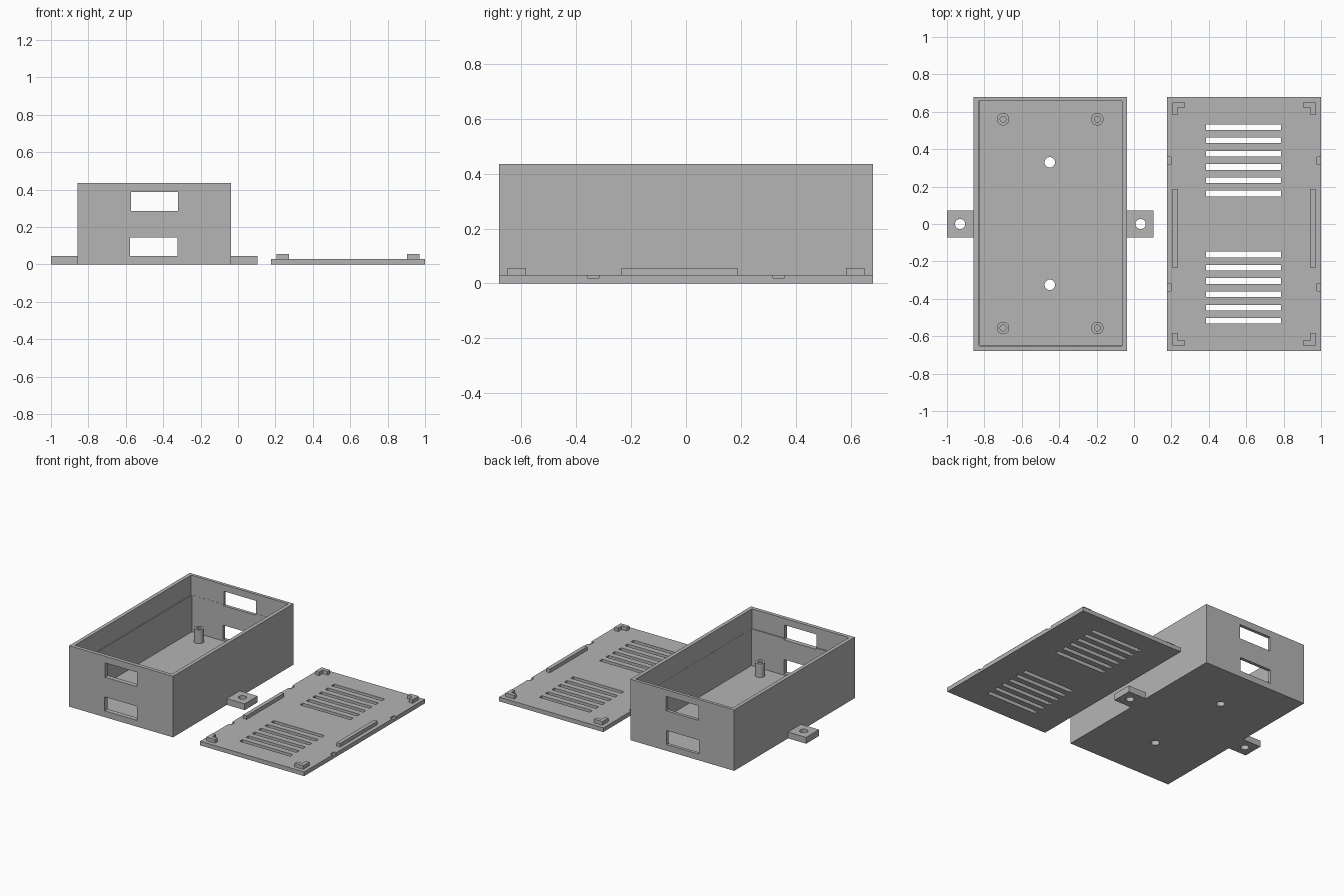
import bpy
import bmesh
import math
from mathutils import Matrix, Vector

cube = bpy.data.objects.get("Cube")
if cube:
    bpy.data.objects.remove(cube, do_unlink=True)

grey = bpy.data.materials.new("plain_grey")
grey.use_nodes = True
COLOUR = (0.46, 0.46, 0.46, 1)
grey.diffuse_color = COLOUR
grey.node_tree.nodes["Principled BSDF"].inputs["Base Color"].default_value = COLOUR


def finish(name, bm):
    mesh = bpy.data.meshes.new(name)
    bm.to_mesh(mesh)
    bm.free()
    mesh.materials.append(grey)
    obj = bpy.data.objects.new(name, mesh)
    bpy.context.collection.objects.link(obj)
    return obj


def box(name, x0, x1, y0, y1, z0, z1):
    bm = bmesh.new()
    centre = Vector((x0 + x1, y0 + y1, z0 + z1)) / 2
    size = Matrix.Diagonal((x1 - x0, y1 - y0, z1 - z0, 1))
    bmesh.ops.create_cube(bm, size=1, matrix=Matrix.Translation(centre) @ size)
    return finish(name, bm)


def rod(name, x, y, radius, z0, z1):
    bm = bmesh.new()
    bmesh.ops.create_cone(bm, cap_ends=True, segments=32, radius1=radius, radius2=radius,
                          depth=z1 - z0, matrix=Matrix.Translation((x, y, (z0 + z1) / 2)))
    return finish(name, bm)


def cut(target, *cutters):
    """Subtract each cutter in turn, then discard it."""
    for cutter in cutters:
        mod = target.modifiers.new("cut", 'BOOLEAN')
        mod.operation = 'DIFFERENCE'
        mod.solver = 'EXACT'
        mod.object = cutter
        bpy.context.view_layer.update()
        graph = bpy.context.evaluated_depsgraph_get()
        mesh = bpy.data.meshes.new_from_object(target.evaluated_get(graph))
        target.modifiers.clear()
        target.data = mesh
        bpy.data.objects.remove(cutter, do_unlink=True)


def smooth(obj):
    bpy.ops.object.select_all(action='DESELECT')
    obj.select_set(True)
    bpy.context.view_layer.objects.active = obj
    bpy.ops.object.shade_smooth_by_angle(angle=math.radians(30))


LEFT, RIGHT, HALF_Y = -0.857, -0.037, 0.68
FLOOR, TOP = 0.033, 0.435

# Open case, with a slight step on two inner walls
case = box("case", LEFT, RIGHT, -HALF_Y, HALF_Y, 0, TOP)
cut(case,
    box("upper_cavity", -0.83, -0.064, -0.653, 0.658, 0.295, 0.6),
    box("lower_cavity", -0.824, -0.065, -0.646, 0.657, FLOOR, 0.35))

# Port openings through both end walls
cut(case,
    box("upper_ports", -0.573, -0.32, -1, 1, 0.285, 0.388),
    box("lower_ports", -0.577, -0.323, -1, 1, 0.045, 0.145))

# Mounting holes in the floor
for y in (-0.325, 0.33):
    cut(case, rod("floor_hole", -0.45, y, 0.028, -0.1, 0.1))
smooth(case)

# Mounting lugs at the sides
for name, x0, x1, hole_x in (("right_lug", -1, LEFT, -0.93),
                             ("left_lug", RIGHT, 0.104, 0.035)):
    lug = box(name, x0, x1, -0.073, 0.073, 0, 0.045)
    cut(lug, rod("lug_hole", hole_x, 0, 0.027, -0.1, 0.1))
    smooth(lug)

# Hollow standoffs on the floor
for x in (-0.70, -0.196):
    for y in (-0.556, 0.56):
        standoff = rod("standoff", x, y, 0.033, FLOOR - 0.005, 0.13)
        cut(standoff, rod("screw_hole", x, y, 0.016, FLOOR, 0.2))
        smooth(standoff)

# Flat lid with two groups of vent slots and edge notches
LID_X, LID_HALF, LID_Z, RIM_Z = 0.588, 0.411, 0.03, 0.056
lid = box("lid", LID_X - LID_HALF, LID_X + LID_HALF, -HALF_Y, HALF_Y, 0, LID_Z)
for side in (-1, 1):
    for i in range(6):
        y = side * (0.163 + 0.071 * i)
        cut(lid, box("vent", 0.386, 0.786, y - 0.015, y + 0.015, -0.1, 0.1))
    for y in (-0.338, 0.338):
        x = LID_X + side * LID_HALF
        cut(lid, box("notch", x - 0.021, x + 0.021, y - 0.021, y + 0.021, 0.02, 0.1))

# Raised rails and corner brackets that locate the lid
INNER_X, INNER_Y, ARM, THICK = 0.383, 0.65, 0.068, 0.028
for sx in (-1, 1):
    x_out = LID_X + sx * INNER_X
    x_in = x_out - sx * THICK
    box("lid_rail", min(x_out, x_in), max(x_out, x_in), -0.235, 0.187, LID_Z, RIM_Z)
    for sy in (-1, 1):
        outline = [(0, 0), (ARM, 0), (ARM, THICK), (THICK, THICK), (THICK, ARM), (0, ARM)]
        bm = bmesh.new()
        verts = [bm.verts.new((x_out - sx * u, sy * (INNER_Y - v), LID_Z)) for u, v in outline]
        face = bm.faces.new(verts)
        up = bmesh.ops.extrude_face_region(bm, geom=[face])["geom"]
        bmesh.ops.translate(bm, vec=(0, 0, RIM_Z - LID_Z),
                            verts=[g for g in up if isinstance(g, bmesh.types.BMVert)])
        bmesh.ops.recalc_face_normals(bm, faces=bm.faces)
        finish("lid_bracket", bm)
